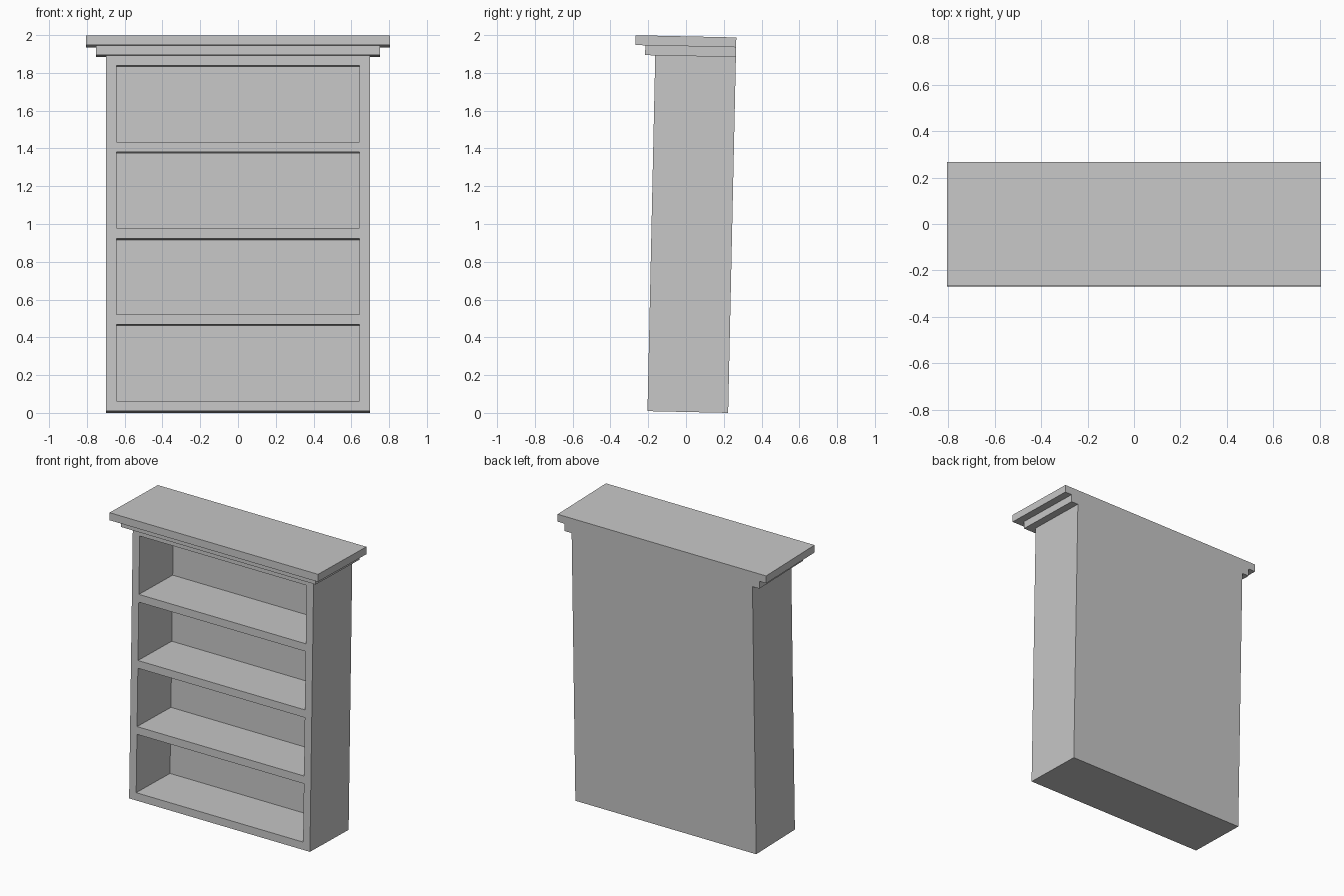
import bpy
import bmesh
from mathutils import Matrix, Vector

cube = bpy.data.objects.get("Cube")
if cube:
    bpy.data.objects.remove(cube, do_unlink=True)

TILT = -0.0218          # the whole case leans back slightly
PIVOT_Y = 0.223         # back bottom edge
BOARD = 0.0535          # thickness of sides, shelves and back
WIDTH, DEPTH, HEIGHT = 1.396, 0.427, 1.884
SHELVES = 4
OPENING = (HEIGHT - BOARD * (SHELVES + 1)) / SHELVES

grey = bpy.data.materials.new("plain grey")
grey.use_nodes = True
colour = (0.57, 0.57, 0.57, 1)
grey.diffuse_color = colour
grey.node_tree.nodes["Principled BSDF"].inputs["Base Color"].default_value = colour


def box(width, depth, bottom, top):
    """Box whose back lies on y = 0 and which reaches forward to -depth."""
    bm = bmesh.new()
    centre = Matrix.Translation((0, -depth / 2, (bottom + top) / 2))
    size = Matrix.Diagonal((width, depth, top - bottom, 1))
    bmesh.ops.create_cube(bm, size=1, matrix=centre @ size)
    return bm


def finish(bm, name):
    mesh = bpy.data.meshes.new(name)
    bm.to_mesh(mesh)
    bm.free()
    mesh.materials.append(grey)
    obj = bpy.data.objects.new(name, mesh)
    obj.location.y = PIVOT_Y
    obj.rotation_euler.x = TILT
    bpy.context.collection.objects.link(obj)


def cut(bm, point, normal):
    geom = bm.verts[:] + bm.edges[:] + bm.faces[:]
    bmesh.ops.bisect_plane(bm, geom=geom, plane_co=point, plane_no=normal)


# Case: divide the front into a frame, then push the openings inward
case = box(WIDTH, DEPTH, 0, HEIGHT)
inner = WIDTH / 2 - BOARD
for x in (-inner, inner):
    cut(case, Vector((x, 0, 0)), Vector((1, 0, 0)))
spans = []
for i in range(SHELVES):
    low = BOARD + i * (OPENING + BOARD)
    spans.append((low, low + OPENING))
    for z in spans[-1]:
        cut(case, Vector((0, 0, z)), Vector((0, 0, 1)))
case.normal_update()


def is_opening(face):
    c = face.calc_center_median()
    return (face.normal.y < -0.9 and abs(c.x) < inner
            and any(low < c.z < high for low, high in spans))


openings = [f for f in case.faces if is_opening(f)]
bmesh.ops.inset_individual(case, faces=openings, thickness=0, depth=BOARD - DEPTH)
finish(case, "bookcase_body")

# Stepped crown: two slabs, each overhanging the front and sides
STEP, SLAB = 0.0535, 0.052
for i, name in enumerate(("lower_crown", "upper_crown"), start=1):
    bottom = HEIGHT + (i - 1) * SLAB
    finish(box(WIDTH + 2 * i * STEP, DEPTH + i * STEP, bottom, bottom + SLAB), name)
